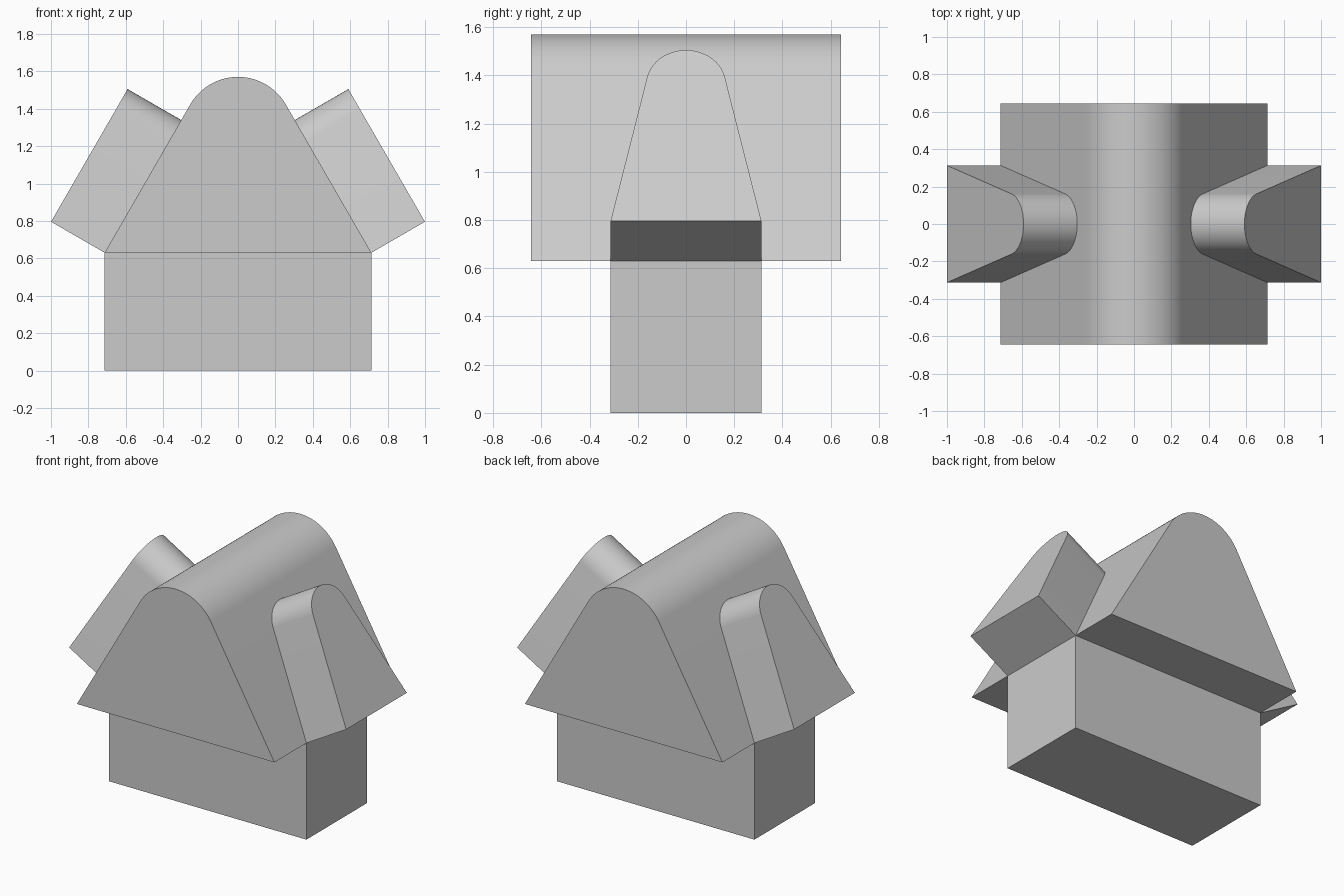
import bpy, bmesh, math
from mathutils import Vector

cube = bpy.data.objects.get("Cube")
if cube:
    bpy.data.objects.remove(cube, do_unlink=True)

GREY = (0.6, 0.6, 0.6, 1.0)
grey = bpy.data.materials.new("plain grey")
grey.use_nodes = True
grey.diffuse_color = GREY
grey.node_tree.nodes["Principled BSDF"].inputs["Base Color"].default_value = GREY


def rounded_gable(half_width, height, radius, steps=32):
    """Triangle on a flat base whose tip is a tangent arc."""
    centre = height - radius
    reach = math.hypot(half_width, centre)
    start = math.atan2(-centre, half_width) + math.acos(radius / reach)
    points = [(-half_width, 0), (half_width, 0)]
    for i in range(steps + 1):
        a = start + (math.pi - 2 * start) * i / steps
        points.append((radius * math.cos(a), centre + radius * math.sin(a)))
    return points


def extrude_profile(name, profile, origin, across, up, along, depth):
    """Lay a profile on the across/up plane and extrude it."""
    origin, across, up, along = map(Vector, (origin, across, up, along))
    bm = bmesh.new()
    face = bm.faces.new([bm.verts.new(origin + across * u + up * v) for u, v in profile])
    result = bmesh.ops.extrude_face_region(bm, geom=[face], use_keep_orig=True)
    moved = [g for g in result["geom"] if isinstance(g, bmesh.types.BMVert)]
    bmesh.ops.translate(bm, verts=moved, vec=along * depth)
    bmesh.ops.recalc_face_normals(bm, faces=bm.faces)
    mesh = bpy.data.meshes.new(name)
    bm.to_mesh(mesh)
    bm.free()
    mesh.materials.append(grey)
    obj = bpy.data.objects.new(name, mesh)
    bpy.context.collection.objects.link(obj)
    bpy.ops.object.select_all(action="DESELECT")
    obj.select_set(True)
    bpy.context.view_layer.objects.active = obj
    bpy.ops.object.shade_smooth_by_angle(angle=math.radians(25))
    return obj


HALF_X, BASE_Y, ROOF_Y, EAVE_Z = 0.713, 0.313, 0.643, 0.63

# Rectangular foot
foot = [(-HALF_X, 0), (HALF_X, 0), (HALF_X, EAVE_Z), (-HALF_X, EAVE_Z)]
extrude_profile("base_block", foot, (0, -BASE_Y, 0), (1, 0, 0), (0, 0, 1), (0, 1, 0), 2 * BASE_Y)

# Rounded roof-shaped body
extrude_profile("roof_body", rounded_gable(HALF_X, 0.94, 0.295),
                (0, -ROOF_Y, EAVE_Z), (1, 0, 0), (0, 0, 1), (0, 1, 0), 2 * ROOF_Y)

# Tapered blocks standing square on each slope
c, s = math.cos(math.radians(30)), math.sin(math.radians(30))
for name, side in (("left_side_block", 1), ("right_side_block", -1)):
    extrude_profile(name, rounded_gable(BASE_Y, 0.819, 0.165),
                    (side * HALF_X, 0, EAVE_Z), (0, 1, 0), (-side * s, 0, c), (side * c, 0, s), 0.331)
